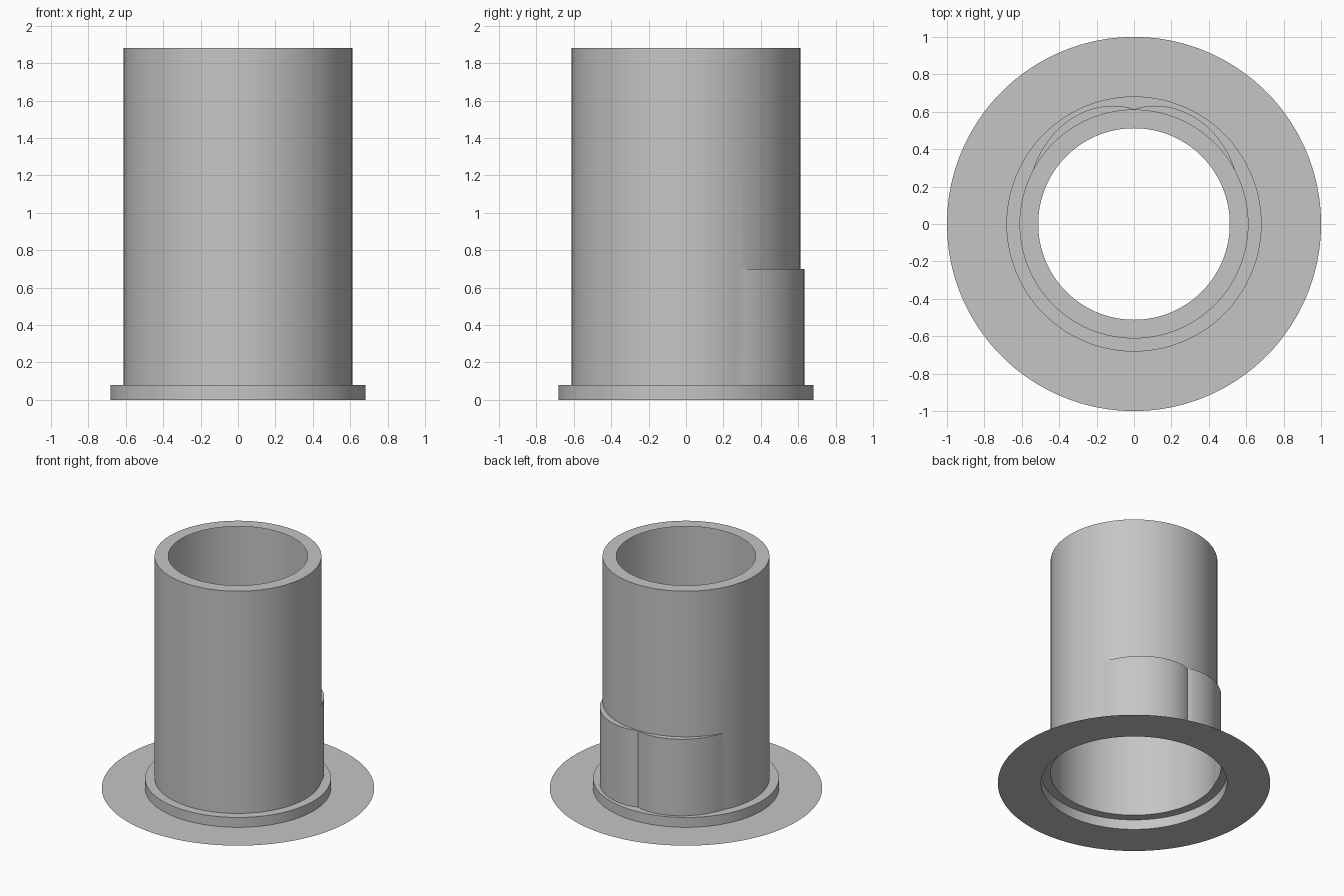
import bpy
import bmesh
from math import sin, cos, pi, radians, degrees

SEGMENTS = 180
TUBE_R, COLLAR_R, BRIM_R, MOUTH_R = 0.612, 0.682, 1.0, 0.512
COLLAR_Z, BULGE_Z, TOP_Z = 0.08, 0.70, 1.88

cube = bpy.data.objects.get("Cube")
if cube:
    bpy.data.objects.remove(cube, do_unlink=True)

grey = bpy.data.materials.new("plain grey")
grey.use_nodes = True
grey.diffuse_color = (0.56, 0.56, 0.56, 1)
grey.node_tree.nodes["Principled BSDF"].inputs["Base Color"].default_value = grey.diffuse_color


def circle(radius):
    return lambda angle: radius


def bulged(angle):
    """Tube outline with two mirrored lobes meeting at the back."""
    t = abs(degrees(angle) - 90) / 62
    return TUBE_R + (0.045 * sin(pi * t ** 0.8) if t < 1 else 0)


def sheet(name, rings):
    """Thin skin lofted through rings of (outline, height)."""
    bm = bmesh.new()
    loops = []
    for outline, z in rings:
        loop = []
        for i in range(SEGMENTS):
            # start at the front so the back lobes are unbroken
            a = -pi / 2 + 2 * pi * i / SEGMENTS
            r = outline(a)
            loop.append(bm.verts.new((r * cos(a), r * sin(a), z)))
        loops.append(loop)
    for low, high in zip(loops, loops[1:]):
        for i in range(SEGMENTS):
            j = (i + 1) % SEGMENTS
            bm.faces.new((low[i], low[j], high[j], high[i]))
    # the ledge vanishes where the bulge meets the tube
    bmesh.ops.remove_doubles(bm, verts=bm.verts, dist=0.0002)
    mesh = bpy.data.meshes.new(name)
    bm.to_mesh(mesh)
    bm.free()
    mesh.materials.append(grey)
    obj = bpy.data.objects.new(name, mesh)
    bpy.context.collection.objects.link(obj)
    bpy.ops.object.select_all(action='DESELECT')
    obj.select_set(True)
    bpy.context.view_layer.objects.active = obj
    bpy.ops.object.shade_smooth_by_angle(angle=radians(30))
    return obj


# Flat brim on the ground
sheet("brim", [(circle(BRIM_R), 0), (circle(COLLAR_R), 0)])

# Low collar, its top shelf reaching in to the tube wall
sheet("collar", [(circle(COLLAR_R), 0), (circle(COLLAR_R), COLLAR_Z), (bulged, COLLAR_Z)])

# Tube with the bulged lower back, its ledge, and the inward top rim
sheet("tube", [(bulged, COLLAR_Z), (bulged, BULGE_Z), (circle(TUBE_R), BULGE_Z),
               (circle(TUBE_R), TOP_Z), (circle(MOUTH_R), TOP_Z)])
